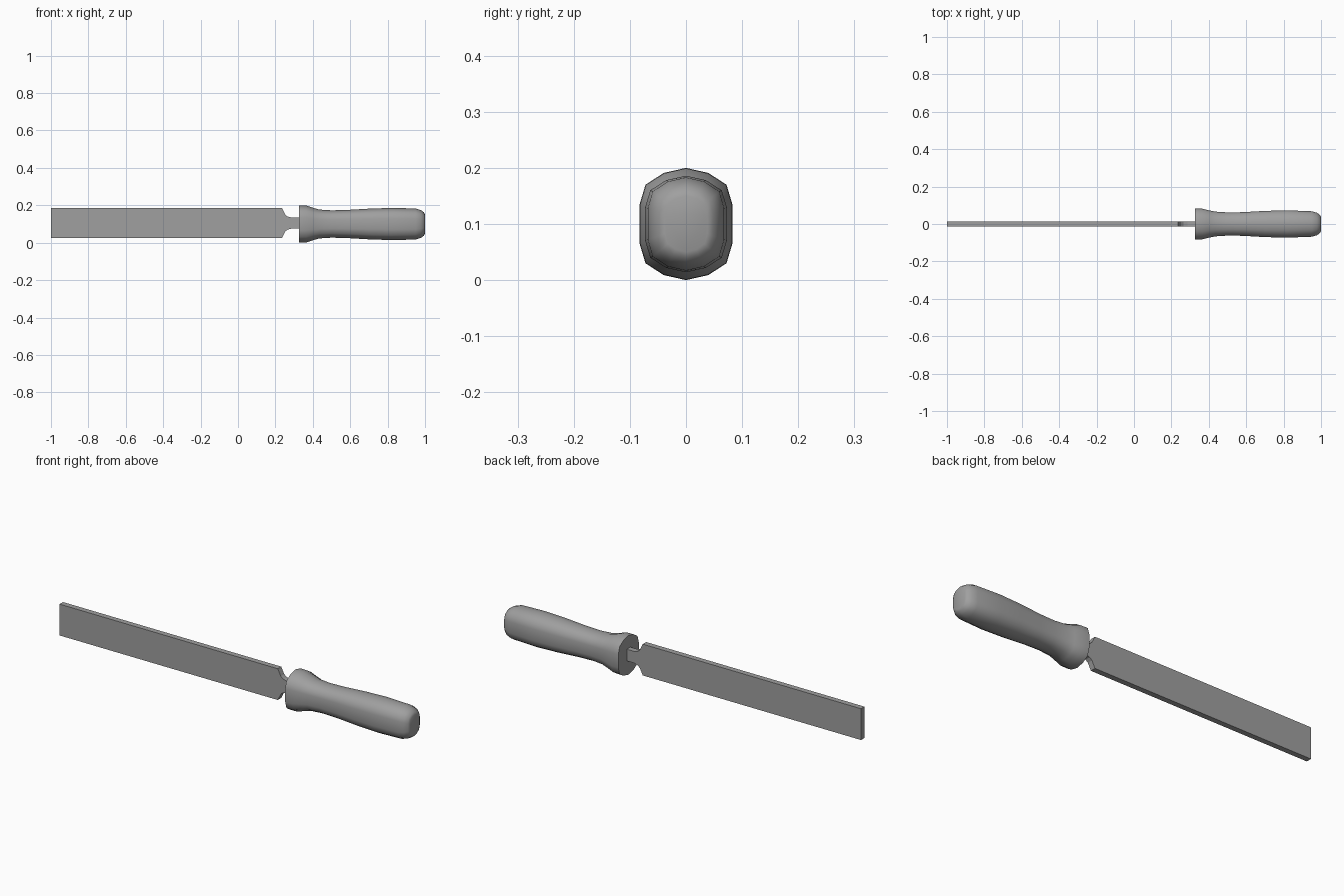
import bpy
import bmesh
import math

cube = bpy.data.objects.get("Cube")
if cube:
    bpy.data.objects.remove(cube, do_unlink=True)

grey = bpy.data.materials.new("plain grey")
grey.use_nodes = True
colour = (0.35, 0.35, 0.35, 1)
grey.diffuse_color = colour
grey.node_tree.nodes["Principled BSDF"].inputs["Base Color"].default_value = colour


def finish(bm, name):
    bmesh.ops.recalc_face_normals(bm, faces=bm.faces)
    mesh = bpy.data.meshes.new(name)
    bm.to_mesh(mesh)
    bm.free()
    mesh.materials.append(grey)
    obj = bpy.data.objects.new(name, mesh)
    bpy.context.collection.objects.link(obj)
    return obj


# Blade with shoulders and tang: upper outline mirrored, then extruded in y
MID, THICK = 0.105, 0.028
upper = [(-1, 0.08), (0.235, 0.08), (0.252, 0.046), (0.265, 0.035),
         (0.285, 0.03), (0.34, 0.03)]
outline = upper + [(x, -h) for x, h in reversed(upper)]
bm = bmesh.new()
face = bm.faces.new([bm.verts.new((x, -THICK / 2, MID + h)) for x, h in outline])
out = bmesh.ops.extrude_face_region(bm, geom=[face])
bmesh.ops.translate(bm, vec=(0, THICK, 0),
                    verts=[v for v in out["geom"] if isinstance(v, bmesh.types.BMVert)])
finish(bm, "blade")

# Handle: fourteen-sided rounded section, scaled along x as (x, half y, half z)
quarter = [(0.48, 0.91), (0.87, 0.70), (1, 0.34)]
right = [(0, 1)] + quarter + [(y, -z) for y, z in reversed(quarter)]
section = right + [(-y, -z) for y, z in right]
stations = [(0.325, 0.083, 0.1), (0.365, 0.082, 0.099), (0.4, 0.073, 0.087),
            (0.435, 0.066, 0.077), (0.5, 0.062, 0.073), (0.58, 0.063, 0.075),
            (0.7, 0.070, 0.082), (0.82, 0.073, 0.086), (0.95, 0.068, 0.083),
            (0.978, 0.06, 0.074), (0.995, 0.048, 0.062), (1.0, 0.038, 0.05)]
bm = bmesh.new()
rings = [[bm.verts.new((x, y * hy, 0.1 + z * hz)) for y, z in section]
         for x, hy, hz in stations]
n = len(section)
for a, b in zip(rings, rings[1:]):
    for i in range(n):
        j = (i + 1) % n
        bm.faces.new((a[i], a[j], b[j], b[i]))
bm.faces.new(rings[0])
bm.faces.new(rings[-1])
handle = finish(bm, "handle")

bpy.ops.object.select_all(action="DESELECT")
handle.select_set(True)
bpy.context.view_layer.objects.active = handle
bpy.ops.object.shade_smooth_by_angle(angle=math.radians(60))
